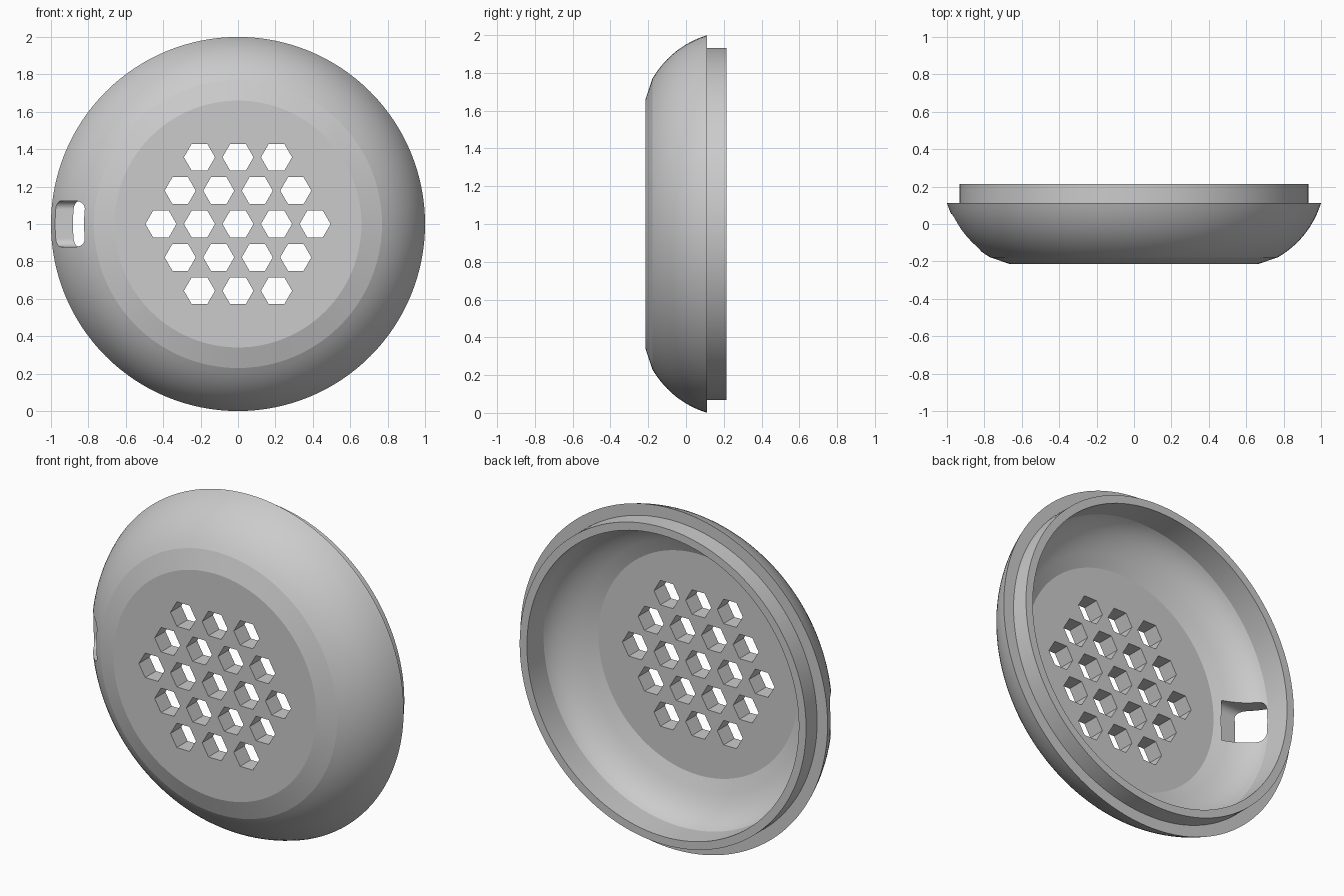
import bpy, bmesh
from math import cos, sin, pi, radians, sqrt

if "Cube" in bpy.data.objects:
    bpy.data.objects.remove(bpy.data.objects["Cube"])

SEG = 128


def curve(p0, p1, p2, n=12):
    """Quadratic curve points, end points included."""
    return [tuple((1 - t) ** 2 * a + 2 * t * (1 - t) * b + t * t * c
                  for a, b, c in zip(p0, p1, p2))
            for t in (i / n for i in range(n + 1))]


def make_object(name, bm):
    bmesh.ops.recalc_face_normals(bm, faces=bm.faces)
    mesh = bpy.data.meshes.new(name)
    bm.to_mesh(mesh)
    bm.free()
    obj = bpy.data.objects.new(name, mesh)
    bpy.context.collection.objects.link(obj)
    return obj


def prism(bm, start, end):
    """Closed prism between two matching outlines."""
    a = [bm.verts.new(p) for p in start]
    b = [bm.verts.new(p) for p in end]
    bm.faces.new(a)
    bm.faces.new(b[::-1])
    for i in range(len(a)):
        j = (i + 1) % len(a)
        bm.faces.new((a[i], b[i], b[j], a[j]))


# Domed cover: (radius, y) profile from front disc, over the rim, to inner floor
profile = [(0.66, -0.215)]
profile += curve((0.77, -0.178), (0.94, -0.076), (1.0, 0.112))
profile += [(0.932, 0.112), (0.932, 0.215), (0.885, 0.215)]
profile += curve((0.885, 0.06), (0.85, -0.03), (0.725, -0.085))
profile += [(0.65, -0.115)]

bm = bmesh.new()
rings = [[bm.verts.new((r * cos(2 * pi * k / SEG), y, 1 + r * sin(2 * pi * k / SEG)))
          for k in range(SEG)] for r, y in profile]
for r0, r1 in zip(rings, rings[1:]):
    for k in range(SEG):
        j = (k + 1) % SEG
        bm.faces.new((r0[k], r0[j], r1[j], r1[k]))
bm.faces.new(rings[0])
bm.faces.new(rings[-1])
cover = make_object("vented_cover", bm)

# Cutter: honeycomb of 19 hexagonal vents
bm = bmesh.new()
R, PITCH = 0.083, 0.206
for row in range(-2, 3):
    count = 5 - abs(row)
    for i in range(count):
        cx = (i - (count - 1) / 2) * PITCH
        cz = 1 + row * PITCH * sqrt(3) / 2
        hexagon = [(cx + R * cos(k * pi / 3), cz + R * sin(k * pi / 3)) for k in range(6)]
        prism(bm, [(x, -0.4, z) for x, z in hexagon], [(x, 0.0, z) for x, z in hexagon])

# Cutter: rounded cable slot through the side wall
y0, y1, z0, z1, rad = -0.142, 0.054, 0.878, 1.123, 0.045
slot = []
for cy, cz, a0 in ((y1 - rad, z1 - rad, 0), (y0 + rad, z1 - rad, 90),
                   (y0 + rad, z0 + rad, 180), (y1 - rad, z0 + rad, 270)):
    for k in range(13):
        a = radians(a0 + 90 * k / 12)
        slot.append((cy + rad * cos(a), cz + rad * sin(a)))
prism(bm, [(-1.2, y, z) for y, z in slot], [(-0.69, y, z) for y, z in slot])
cutter = make_object("opening_cutter", bm)
cutter.hide_render = True

# Cut the openings, then smooth while keeping the creases
mod = cover.modifiers.new("openings", 'BOOLEAN')
mod.operation = 'DIFFERENCE'
mod.solver = 'EXACT'
mod.object = cutter
bpy.context.view_layer.objects.active = cover
cover.select_set(True)
bpy.ops.object.modifier_apply(modifier=mod.name)
bpy.data.objects.remove(cutter, do_unlink=True)
bpy.ops.object.shade_smooth_by_angle(angle=radians(10))
